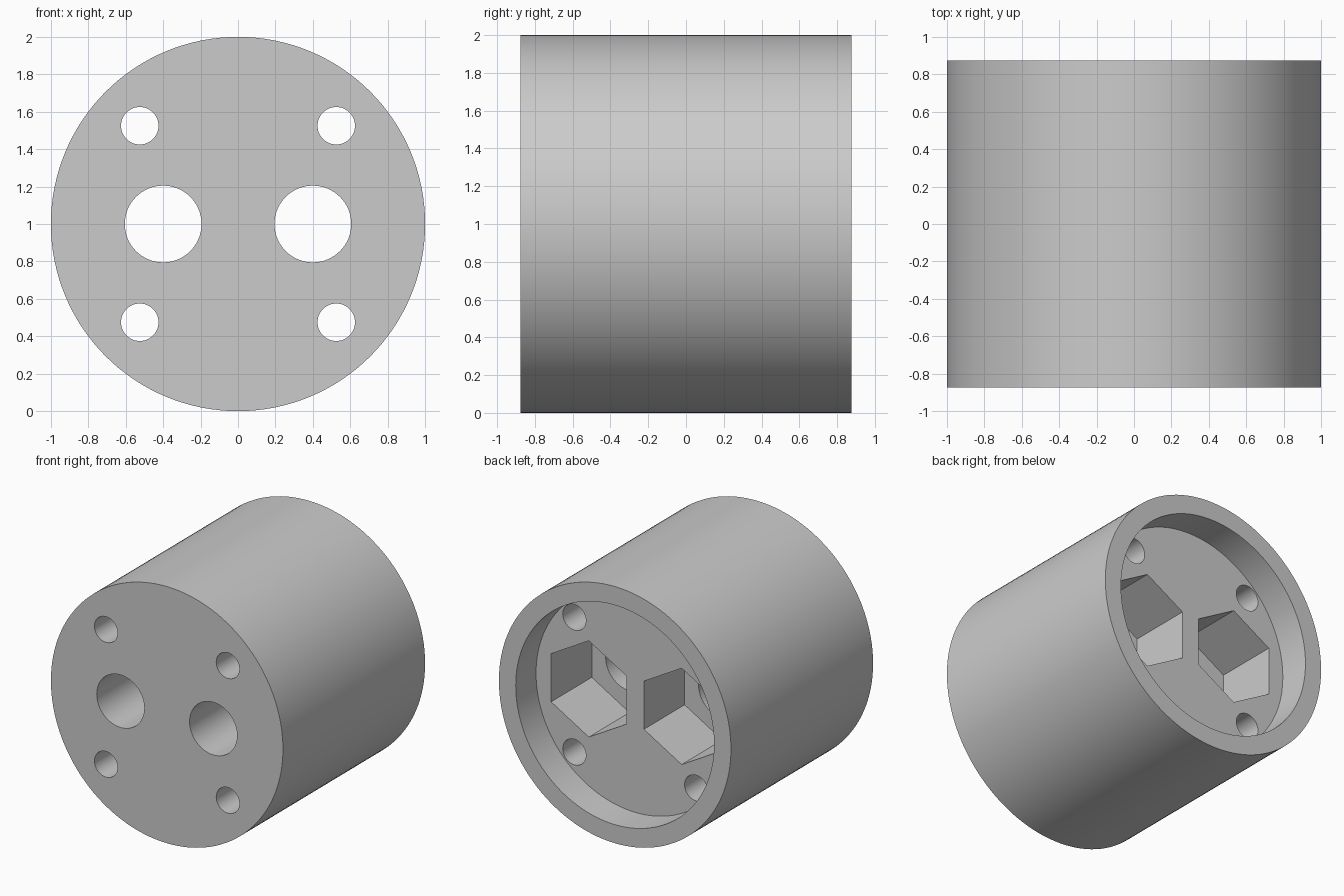
import bpy
import math

cube = bpy.data.objects.get("Cube")
if cube:
    bpy.data.objects.remove(cube, do_unlink=True)

HALF = 0.875           # half the body length
RECESS_Y = HALF - 0.25  # floor of the round recess
HEX_Y = RECESS_Y - 0.5  # floor of the hex pockets
OVER = 0.1             # cutters overshoot open ends

grey = bpy.data.materials.new("light grey")
grey.use_nodes = True
colour = (0.6, 0.6, 0.6, 1)
grey.diffuse_color = colour
grey.node_tree.nodes["Principled BSDF"].inputs["Base Color"].default_value = colour


def rod(name, radius, y0, y1, x=0, z=1, sides=64, turn=0):
    """Prism lying along y from y0 to y1."""
    bpy.ops.mesh.primitive_cylinder_add(
        vertices=sides, radius=radius, depth=y1 - y0,
        location=(x, (y0 + y1) / 2, z), rotation=(math.pi / 2, 0, 0))
    ob = bpy.context.object
    ob.name = name
    if turn:
        ob.rotation_euler = (math.pi / 2, turn, 0)
    bpy.ops.object.transform_apply(location=True, rotation=True, scale=True)
    ob.data.materials.append(grey)
    return ob


# Main body
body = rod("cylinder_body", 1, -HALF, HALF, sides=128)

# Round recess in the back
cutters = [rod("recess_cutter", 0.855, RECESS_Y, HALF + OVER, sides=128)]

for side in (-1, 1):
    # Hex pocket, point upward, with a round bore through to the front
    cutters.append(rod("hex_cutter", 0.375, HEX_Y, RECESS_Y + OVER,
                       x=0.4 * side, sides=6))
    cutters.append(rod("bore_cutter", 0.205, -HALF - OVER, HEX_Y + OVER,
                       x=0.4 * side))
    # Screw holes
    for up in (-1, 1):
        cutters.append(rod("screw_hole_cutter", 0.1, -HALF - OVER, RECESS_Y + OVER,
                           x=0.525 * side, z=1 + 0.525 * up, sides=48))

# Cut the openings, then drop the cutters
for cutter in cutters:
    cutter.hide_render = True
    mod = body.modifiers.new(cutter.name, "BOOLEAN")
    mod.operation = "DIFFERENCE"
    mod.solver = "EXACT"
    mod.object = cutter

bpy.ops.object.select_all(action="DESELECT")
body.select_set(True)
bpy.context.view_layer.objects.active = body
for mod in list(body.modifiers):
    bpy.ops.object.modifier_apply(modifier=mod.name)
for cutter in cutters:
    bpy.data.objects.remove(cutter, do_unlink=True)

bpy.ops.object.shade_smooth_by_angle(angle=math.radians(30))
